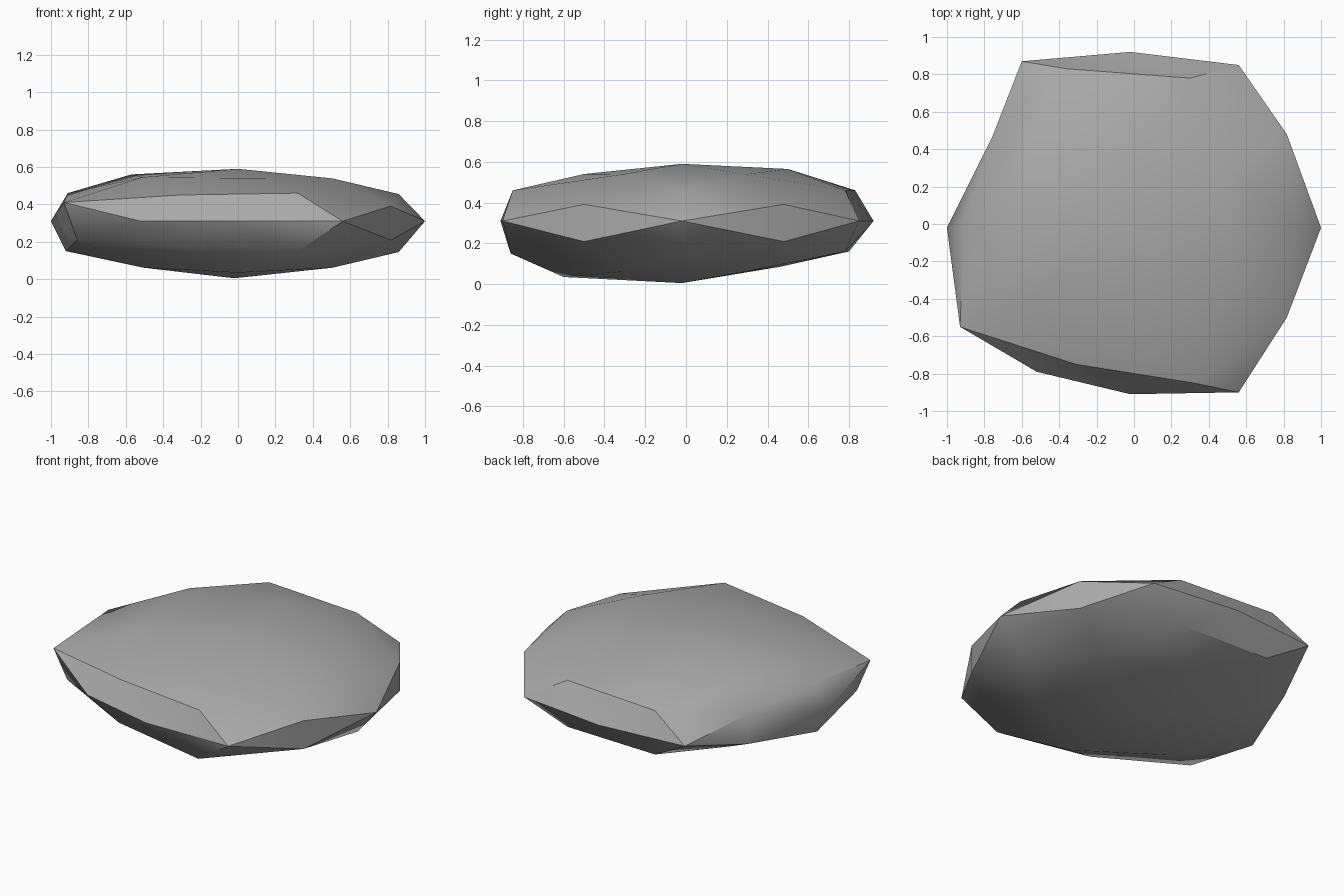
import bpy, bmesh, math
from mathutils import Vector

if "Cube" in bpy.data.objects:
    bpy.data.objects.remove(bpy.data.objects["Cube"], do_unlink=True)

# Stone colour
stone = bpy.data.materials.new("stone_grey")
stone.use_nodes = True
grey = (0.4, 0.4, 0.4, 1)
stone.diffuse_color = grey
stone.node_tree.nodes["Principled BSDF"].inputs["Base Color"].default_value = grey

# Icosahedron from three golden rectangles
bm = bmesh.new()
golden = (1 + math.sqrt(5)) / 2
for a in (-1, 1):
    for b in (-golden, golden):
        for corner in ((a, b, 0), (0, a, b), (b, 0, a)):
            bm.verts.new(corner)
bmesh.ops.convex_hull(bm, input=bm.verts)

# Split each triangle in four, round it off and flatten it into a pebble
bmesh.ops.subdivide_edges(bm, edges=bm.edges[:], cuts=1, use_grid_fill=True)
for v in bm.verts:
    n = v.co.normalized()
    v.co = (n.x * 1.01, n.y * 0.98 - 0.01, 0.3 + n.z * 0.295)

# Worn and bulging corners: nearest corner is moved to each place
corners = [
    (1, -.02, .31), (-1, -.02, .31), (-.02, .92, .31), (-.02, -.91, .31),
    (0, -.02, .59), (-.02, -.02, .005),
    (.56, .85, .31), (.56, -.9, .31), (-.6, .87, .31), (-.52, -.79, .31),
    (-.93, -.55, .41), (-.86, -.51, .21), (-.76, .46, .40), (-.76, .46, .21),
    (-.31, -.75, .45), (-.31, -.77, .18), (.32, -.85, .46), (.32, -.86, .15),
    (-.36, .83, .46), (.3, .78, .46), (-.34, .8, .16), (.3, .78, .16),
    (-.91, -.02, .46), (-.92, -.02, .15),
    (0, -.5, .54), (0, .5, .565), (0, -.6, .035), (0, .46, .085),
    (-.51, -.38, .545), (-.57, .32, .56),
]
for place in corners:
    place = Vector(place)
    min(bm.verts, key=lambda v: (v.co - place).length).co = place

bmesh.ops.recalc_face_normals(bm, faces=bm.faces)
mesh = bpy.data.meshes.new("flat_rock")
bm.to_mesh(mesh)
bm.free()
mesh.materials.append(stone)
rock = bpy.data.objects.new("flat_rock", mesh)
bpy.context.collection.objects.link(rock)

# Smooth faces with crisp ridges
bpy.ops.object.select_all(action="DESELECT")
rock.select_set(True)
bpy.context.view_layer.objects.active = rock
bpy.ops.object.shade_smooth_by_angle(angle=math.radians(30))
